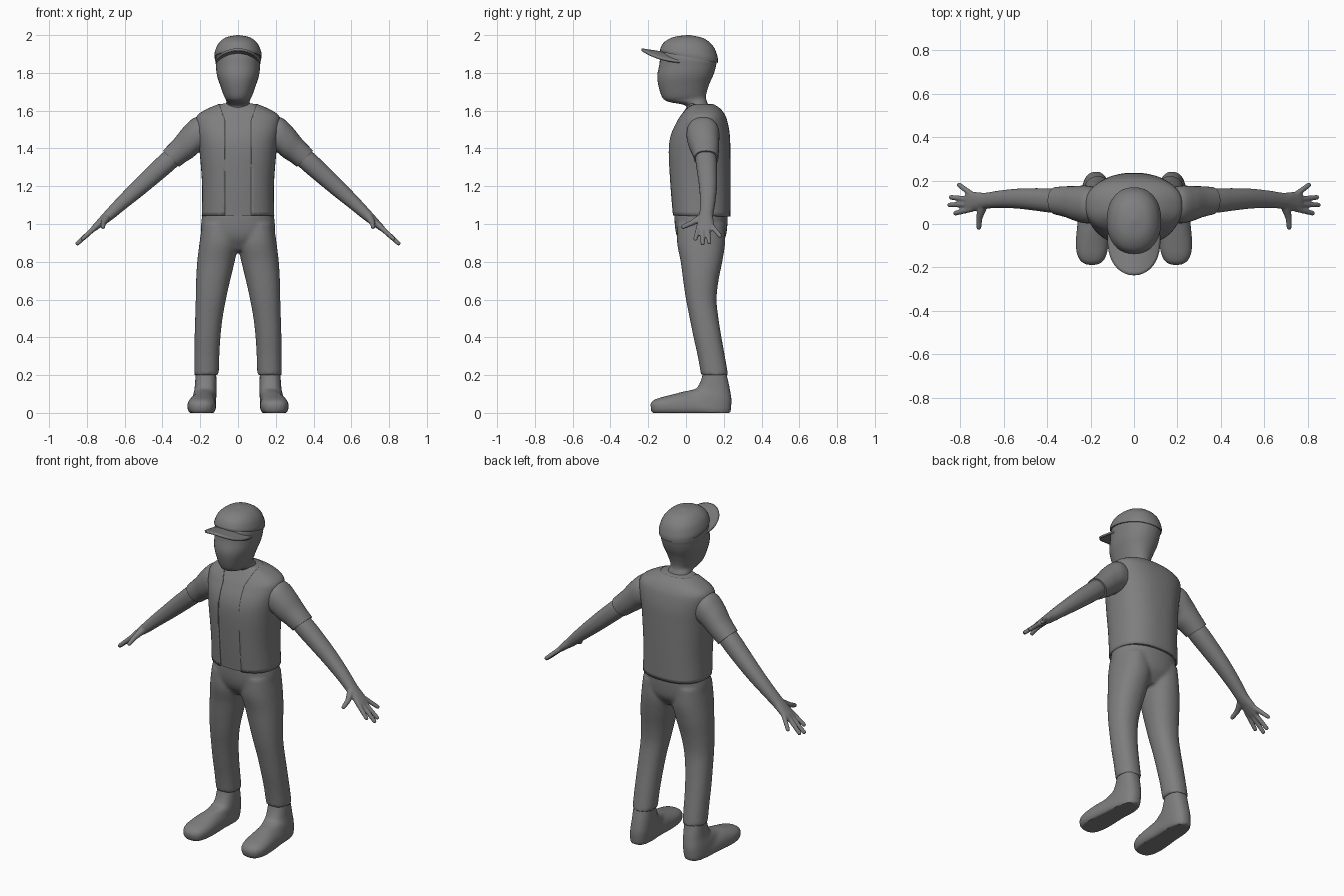
import bpy, bmesh, math
from mathutils import Vector, Matrix

grey = bpy.data.materials.new("plain grey")
grey.diffuse_color = (0.21, 0.21, 0.21, 1)


def spline(rings, steps):
    """Catmull-Rom interpolation of ring parameters."""
    out = []
    for i in range(len(rings) - 1):
        p0, p1 = rings[max(i - 1, 0)], rings[i]
        p2, p3 = rings[i + 1], rings[min(i + 2, len(rings) - 1)]
        for s in range(steps):
            t = s / steps
            out.append([b + 0.5 * t * (c - a + t * (2 * a - 5 * b + 4 * c - d + t * (3 * (b - c) + d - a)))
                        for a, b, c, d in zip(p0, p1, p2, p3)])
    return out + [list(rings[-1])]


def loft(bm, rings, axis="x", e=2.2, n=40, steps=5, side=1, caps=True):
    """Ring = (Ah, Az, Bh, Bz, c, w): A and B are opposite points of the section
    in the plane across 'axis'; c and w are its centre and half width on it."""
    loops = []
    for ah, az, bh, bz, c, w in spline(rings, steps):
        loop = []
        for k in range(n):
            t = 2 * math.pi * k / n
            u = math.copysign(abs(math.cos(t)) ** (2 / e), math.cos(t))
            s = math.copysign(abs(math.sin(t)) ** (2 / e), math.sin(t))
            h, z = (ah + bh + u * (ah - bh)) / 2, (az + bz + u * (az - bz)) / 2
            p = (side * (c + w * s), h, z) if axis == "x" else (side * h, c + w * s, z)
            loop.append(bm.verts.new(p))
        loops.append(loop)
    for a, b in zip(loops, loops[1:]):
        for k in range(n):
            bm.faces.new((a[k], a[(k + 1) % n], b[(k + 1) % n], b[k]))
    if caps:
        bm.faces.new(loops[0])
        bm.faces.new(loops[-1])


def capsule(bm, p, q, r1, r2):
    p, q = Vector(p), Vector(q)
    d = q - p
    m = Matrix.Translation((p + q) / 2) @ d.to_track_quat("Z", "Y").to_matrix().to_4x4()
    bmesh.ops.create_cone(bm, cap_ends=True, segments=12, radius1=r1, radius2=r2, depth=d.length, matrix=m)
    bmesh.ops.create_uvsphere(bm, u_segments=12, v_segments=8, radius=r2, matrix=Matrix.Translation(q))


def finish(name, bm, mirror=False, voxel=0, thick=0, angle=40):
    bmesh.ops.recalc_face_normals(bm, faces=bm.faces[:])
    me = bpy.data.meshes.new(name)
    bm.to_mesh(me)
    bm.free()
    me.materials.append(grey)
    ob = bpy.data.objects.new(name, me)
    bpy.context.collection.objects.link(ob)
    bpy.ops.object.select_all(action="DESELECT")
    ob.select_set(True)
    bpy.context.view_layer.objects.active = ob
    bpy.ops.object.shade_smooth_by_angle(angle=math.radians(angle))
    if voxel:
        m = ob.modifiers.new("blend", "REMESH")
        m.mode, m.voxel_size, m.use_smooth_shade = "VOXEL", voxel, True
        m = ob.modifiers.new("soften", "SMOOTH")
        m.factor, m.iterations = 0.5, 4
    if thick:
        m = ob.modifiers.new("thickness", "SOLIDIFY")
        m.thickness, m.offset = thick, -1
    if mirror:
        ob.modifiers.new("mirror", "MIRROR")
    return ob


# head and neck
bm = bmesh.new()
loft(bm, [(-0.01, 1.57, 0.14, 1.58, 0, 0.085), (0.0, 1.625, 0.112, 1.645, 0, 0.064),
          (-0.085, 1.645, 0.106, 1.67, 0, 0.064), (-0.122, 1.665, 0.11, 1.70, 0, 0.076),
          (-0.143, 1.72, 0.125, 1.745, 0, 0.094), (-0.152, 1.78, 0.145, 1.79, 0, 0.111),
          (-0.142, 1.84, 0.158, 1.835, 0, 0.117), (-0.128, 1.91, 0.158, 1.87, 0, 0.116),
          (-0.08, 1.96, 0.11, 1.95, 0, 0.075)])
finish("head", bm)

# cap crown
bm = bmesh.new()
loft(bm, [(-0.136, 1.912, 0.168, 1.853, 0, 0.125), (-0.136, 1.928, 0.167, 1.885, 0, 0.124),
          (-0.115, 1.963, 0.145, 1.94, 0, 0.106), (-0.065, 1.99, 0.095, 1.982, 0, 0.067),
          (0.008, 2.0, 0.022, 2.0, 0, 0.006)])
finish("cap_crown", bm)

# cap brim, a disc bent down at the sides
bm = bmesh.new()
loft(bm, [(-0.061, 0, -0.059, 0, 0, 0.001), (-0.235, 0, 0.09, 0, 0, 0.122)], steps=8, caps=False)
for v in bm.verts:
    v.co.z = 1.93 - 0.15 * (v.co.y + 0.235) - 2.6 * v.co.x ** 2
finish("cap_brim", bm, thick=0.012)

# shirt body and open vest share one profile
body = [(-0.075, 1.045, 0.235, 1.04, 0, 0.192), (-0.088, 1.2, 0.236, 1.2, 0, 0.19),
        (-0.097, 1.38, 0.235, 1.38, 0, 0.203), (-0.085, 1.47, 0.232, 1.47, 0, 0.215),
        (-0.053, 1.54, 0.22, 1.54, 0, 0.224), (-0.032, 1.575, 0.205, 1.58, 0, 0.213),
        (-0.008, 1.61, 0.18, 1.612, 0, 0.16), (0.01, 1.637, 0.145, 1.635, 0, 0.1)]
bm = bmesh.new()
g = 0.006
loft(bm, [(a + g, az, b - g, bz, c, w - g) for a, az, b, bz, c, w in body], e=2.4, n=64)
finish("shirt", bm)

bm = bmesh.new()
loft(bm, body, e=2.4, n=64, caps=False)
for s in (1, -1):
    for slope in (0, 0.35):
        bmesh.ops.bisect_plane(bm, geom=bm.verts[:] + bm.edges[:] + bm.faces[:],
                               plane_co=(0.07 * s, 0, 1.55), plane_no=(s, 0, -slope))
front = []
for f in bm.faces:
    c = f.calc_center_median()
    if c.y < 0.08 and abs(c.x) < 0.07 + 0.35 * max(0, c.z - 1.55):
        front.append(f)
bmesh.ops.delete(bm, geom=front, context="FACES")
finish("vest", bm, thick=0.008)

# sleeves
bm = bmesh.new()
loft(bm, [(0.17, 1.565, 0.17, 1.39, 0.088, 0.08), (0.232, 1.562, 0.208, 1.378, 0.09, 0.087),
          (0.29, 1.51, 0.24, 1.352, 0.094, 0.081), (0.34, 1.448, 0.275, 1.33, 0.102, 0.072),
          (0.398, 1.388, 0.312, 1.303, 0.107, 0.064)], axis="y", n=32)
finish("sleeve", bm, mirror=True)

# forearm and hand
NX, NZ = 0.67, 0.74
bm = bmesh.new()
arm = [(0.29, 1.404, 0.05, 0.1, 0.05), (0.37, 1.332, 0.053, 0.107, 0.056),
       (0.45, 1.26, 0.05, 0.113, 0.052), (0.536, 1.182, 0.044, 0.117, 0.046),
       (0.62, 1.106, 0.036, 0.114, 0.04), (0.685, 1.045, 0.029, 0.107, 0.037),
       (0.725, 1.01, 0.022, 0.104, 0.043), (0.762, 0.977, 0.016, 0.102, 0.046),
       (0.776, 0.964, 0.01, 0.102, 0.036)]
loft(bm, [(x + NX * r, z + NZ * r, x - NX * r, z - NZ * r, c, w) for x, z, r, c, w in arm], axis="y", n=32)


def on_hand(x, y):
    return (x, y, 1.045 - 0.91 * (x - 0.687))


for base, tip in (((0.745, 0.07), (0.823, 0.05)), ((0.755, 0.09), (0.85, 0.088)),
                  ((0.755, 0.112), (0.843, 0.123)), ((0.74, 0.13), (0.806, 0.18))):
    capsule(bm, on_hand(*base), on_hand(*tip), 0.0145, 0.0115)
capsule(bm, (0.695, 0.085, 1.035), (0.713, 0.03, 1.005), 0.022, 0.015)
capsule(bm, (0.713, 0.03, 1.005), (0.715, -0.015, 0.985), 0.015, 0.012)
finish("arm_and_hand", bm, mirror=True, voxel=0.005)

# trousers: hips blended with two legs
bm = bmesh.new()
loft(bm, [(-0.062, 1.06, 0.222, 1.06, 0, 0.187), (-0.058, 0.98, 0.218, 0.98, 0, 0.196),
          (-0.042, 0.92, 0.205, 0.92, 0, 0.17), (0.0, 0.86, 0.16, 0.86, 0, 0.08)])
leg = [(1.0, -0.045, 0.205, 0.01, 0.19), (0.9, -0.047, 0.207, -0.002, 0.204),
       (0.8, -0.028, 0.192, 0.018, 0.216), (0.7, -0.015, 0.172, 0.042, 0.222),
       (0.6, 0.0, 0.162, 0.064, 0.224), (0.5, 0.02, 0.172, 0.082, 0.227),
       (0.4, 0.04, 0.188, 0.093, 0.23), (0.3, 0.062, 0.206, 0.099, 0.231),
       (0.2, 0.08, 0.223, 0.102, 0.232)]
for s in (1, -1):
    loft(bm, [(a, z, b, z, (i + o) / 2, (o - i) / 2) for z, a, b, i, o in leg], side=s)
finish("trousers", bm, voxel=0.01)

# boots: sections swing from the ankle round the heel to the toe
bm = bmesh.new()
loft(bm, [(0.095, 0.25, 0.205, 0.25, 0.168, 0.05), (0.085, 0.19, 0.218, 0.19, 0.17, 0.055),
          (0.06, 0.135, 0.232, 0.125, 0.172, 0.058), (0.025, 0.12, 0.24, 0.05, 0.177, 0.062),
          (-0.01, 0.113, 0.215, -0.018, 0.182, 0.064), (-0.05, 0.103, 0.08, -0.018, 0.188, 0.07),
          (-0.1, 0.09, -0.04, -0.018, 0.192, 0.075), (-0.145, 0.078, -0.115, -0.015, 0.194, 0.07),
          (-0.175, 0.064, -0.163, -0.008, 0.194, 0.052), (-0.188, 0.045, -0.184, 0.01, 0.194, 0.025)],
     e=2.4)
for v in bm.verts:
    v.co.z = max(v.co.z, 0)
finish("boot", bm, mirror=True)
